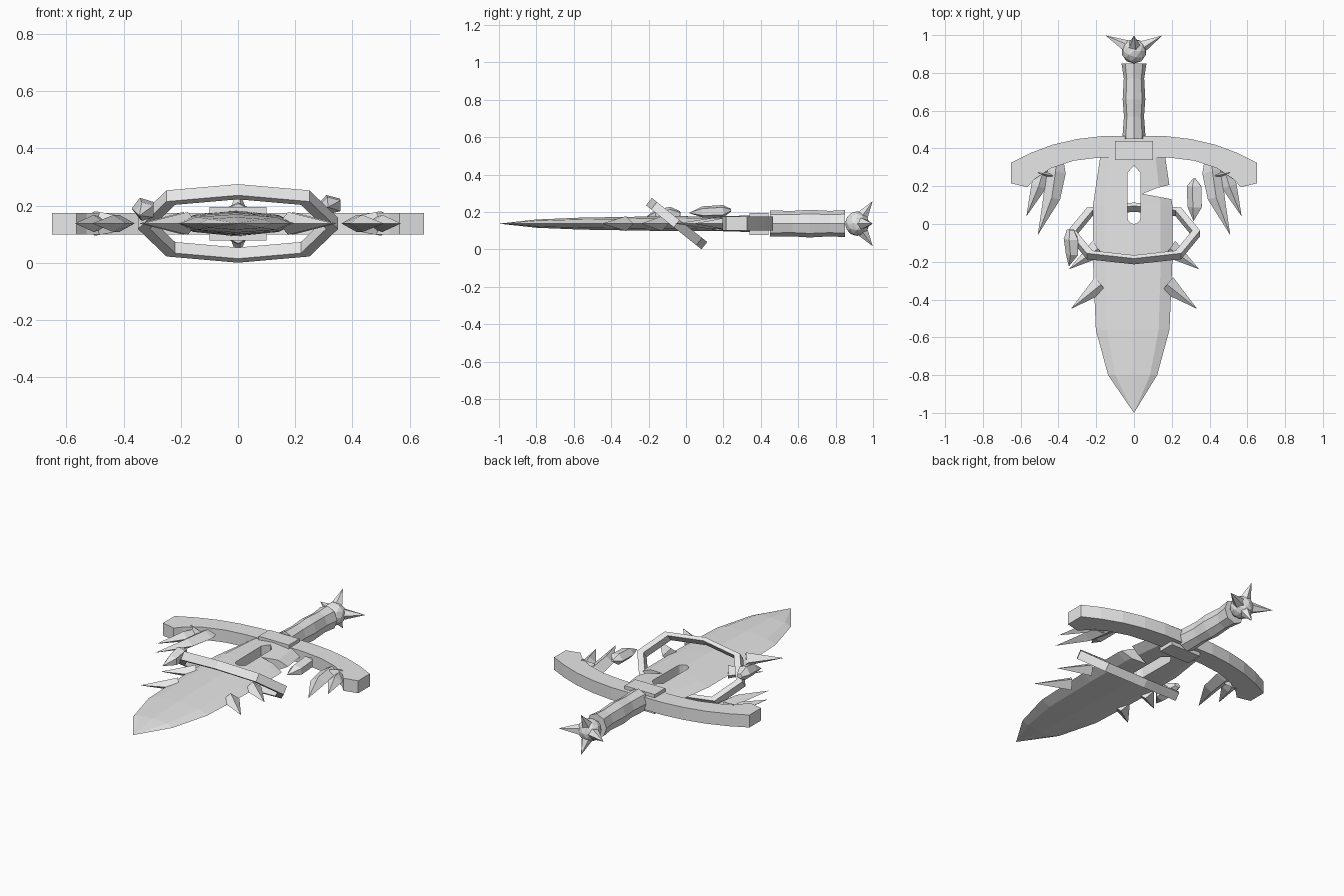
import bpy, bmesh, math
from mathutils import Vector

if "Cube" in bpy.data.objects:
    bpy.data.objects.remove(bpy.data.objects["Cube"], do_unlink=True)

MID = 0.138  # height of the sword's flat middle plane

steel = bpy.data.materials.new("light_grey_steel")
steel.use_nodes = True
steel.diffuse_color = (0.8, 0.8, 0.8, 1)
steel.node_tree.nodes["Principled BSDF"].inputs["Base Color"].default_value = (0.8, 0.8, 0.8, 1)


def finish(name, bm):
    bmesh.ops.remove_doubles(bm, verts=bm.verts, dist=0.0005)
    bmesh.ops.recalc_face_normals(bm, faces=bm.faces)
    mesh = bpy.data.meshes.new(name)
    bm.to_mesh(mesh)
    bm.free()
    mesh.materials.append(steel)
    obj = bpy.data.objects.new(name, mesh)
    bpy.context.collection.objects.link(obj)
    return obj


def bridge(bm, rings, closed=False):
    n = len(rings[0])
    pairs = list(zip(rings, rings[1:]))
    if closed:
        pairs.append((rings[-1], rings[0]))
    for a, b in pairs:
        for i in range(n):
            j = (i + 1) % n
            bm.faces.new((a[i], a[j], b[j], b[i]))
    if not closed:
        bm.faces.new(rings[0])
        bm.faces.new(rings[-1])


def loft(name, stations, sides=4):
    """Skin elliptical sections: each station is (centre, half width, half depth)."""
    bm = bmesh.new()
    along = (Vector(stations[-1][0]) - Vector(stations[0][0])).normalized()
    across = along.cross(Vector((0, 0, 1))).normalized()
    depth = across.cross(along)
    rings = []
    for centre, w, h in stations:
        ring = []
        for i in range(sides):
            a = 2 * math.pi * i / sides
            ring.append(bm.verts.new(Vector(centre) + across * w * math.cos(a) + depth * h * math.sin(a)))
        rings.append(ring)
    bridge(bm, rings)
    return finish(name, bm)


def prism(name, outline, z0, z1):
    bm = bmesh.new()
    bridge(bm, [[bm.verts.new((x, y, z)) for x, y in outline] for z in (z0, z1)])
    return finish(name, bm)


def cut(target, cutter):
    cutter.hide_render = True
    mod = target.modifiers.new("cut", "BOOLEAN")
    mod.operation = "DIFFERENCE"
    mod.solver = "EXACT"
    mod.object = cutter
    bpy.context.view_layer.objects.active = target
    bpy.ops.object.modifier_apply(modifier=mod.name)
    bpy.data.objects.remove(cutter, do_unlink=True)


# Blade: lens section tapering to the tip, with a slot and a chipped edge
blade = loft("blade", [((-0.007, y, MID), w, h) for y, w, h in (
    (0.37, 0.17, 0.045), (0.1, 0.21, 0.042), (-0.2, 0.21, 0.038),
    (-0.56, 0.195, 0.032), (-0.8, 0.13, 0.022))] + [((0, -1, MID), 0, 0)], 8)
slot = [(0.035 * math.cos(math.pi * (1 + i / 6)), 0.035 + 0.035 * math.sin(math.pi * (1 + i / 6)))
        for i in range(7)] + [(0.035, 0.27), (0, 0.31), (-0.035, 0.27)]
cut(blade, prism("slot_cutter", slot, -0.1, 0.4))
cut(blade, prism("chip_cutter", [(0.045, 0.16), (0.26, 0.12), (0.26, 0.225), (0.12, 0.19)], -0.1, 0.4))

# Guard: swept-back bar with blunt ends
half = [(0.08, 0.465), (0.17, 0.465), (0.3, 0.45), (0.43, 0.42), (0.55, 0.375), (0.65, 0.325),
        (0.65, 0.215), (0.565, 0.195), (0.53, 0.235), (0.44, 0.295), (0.32, 0.335),
        (0.2, 0.35), (0.08, 0.355)]
prism("guard", half + [(-x, y) for x, y in reversed(half)], 0.1, 0.175)

# Guard collar with a small stud on each face
prism("guard_collar", [(-0.1, 0.34), (0.1, 0.34), (0.1, 0.44), (-0.1, 0.44)], 0.078, 0.195)
loft("collar_stud", [((0, 0.41, MID), 0, 0), ((0, 0.39, MID), 0.01, 0.062), ((0, 0.37, MID), 0, 0)])

# Grip: gently waisted octagon
loft("grip", [((0, y, MID), w, h) for y, w, h in (
    (0.45, 0.062, 0.07), (0.57, 0.053, 0.068), (0.66, 0.06, 0.074),
    (0.77, 0.054, 0.068), (0.85, 0.066, 0.072))], 8)

# Pommel ball with four spikes
bm = bmesh.new()
bmesh.ops.create_icosphere(bm, subdivisions=2, radius=0.066)
bmesh.ops.translate(bm, verts=bm.verts, vec=(0, 0.915, MID))
finish("pommel", bm)
for label, dx, dz in (("left", 1, 0), ("right", -1, 0), ("upper", 0, 1), ("lower", 0, -1)):
    base = (dx * 0.03, 0.935, MID + dz * 0.03)
    tip = (dx * 0.15, 0.998, MID + dz * 0.12)
    loft(label + "_pommel_spike", [(base, 0.038, 0.038), (tip, 0, 0)], 5)

# Mirrored spikes and fangs
for label, s in (("left", 1), ("right", -1)):
    loft(label + "_outer_blade_spike", [((s * 0.175, -0.32, MID), 0.05, 0.04),
                                        ((s * 0.335, -0.45, MID), 0, 0)])
    loft(label + "_inner_blade_spike", [((s * 0.19, -0.13, MID), 0.05, 0.04),
                                        ((s * 0.345, -0.24, MID), 0, 0)])
    loft(label + "_long_fang", [((s * 0.41, 0.36, MID), 0.035, 0.02), ((s * 0.415, 0.28, MID), 0.055, 0.03),
                                ((s * 0.435, 0.14, MID), 0.045, 0.03), ((s * 0.51, -0.06, MID), 0, 0)])
    loft(label + "_short_fang", [((s * 0.475, 0.3, MID), 0.03, 0.02), ((s * 0.505, 0.2, MID), 0.04, 0.03),
                                 ((s * 0.57, 0.04, MID), 0, 0)])
    loft(label + "_guard_barb", [((s * 0.43, 0.255, MID), 0.012, 0.03), ((s * 0.5, 0.27, MID), 0.014, 0.043),
                                 ((s * 0.575, 0.29, MID), 0, 0)])

# Tilted band around the blade
bm = bmesh.new()
slope = Vector((0, -0.78, 0.62))
normal = Vector((0, 0.62, 0.78))
corners = [(0.35, 0), (0.25, 0.155), (0, 0.19), (-0.25, 0.155),
           (-0.35, 0), (-0.25, -0.155), (0, -0.19), (0.25, -0.155)]
rings = []
for u, v in corners:
    ring = []
    for scale, offset in ((1, 0.025), (1, -0.025), (0.88, -0.025), (0.88, 0.025)):
        p = Vector((u * scale, -0.05, MID)) + slope * v * scale + normal * offset
        ring.append(bm.verts.new(p))
    rings.append(ring)
bridge(bm, rings, closed=True)
finish("tilted_band", bm)

# Loose shards floating beside the blade
loft("left_shard", [((0.32, 0.24, 0.21), 0.008, 0.008), ((0.322, 0.2, 0.205), 0.042, 0.034),
                    ((0.325, 0.09, 0.2), 0.042, 0.032), ((0.315, 0.015, 0.195), 0, 0)], 5)
loft("right_shard", [((-0.335, -0.03, 0.19), 0.02, 0.015), ((-0.33, -0.08, 0.19), 0.042, 0.04),
                     ((-0.325, -0.16, 0.18), 0.036, 0.035), ((-0.345, -0.225, 0.165), 0, 0)], 5)
